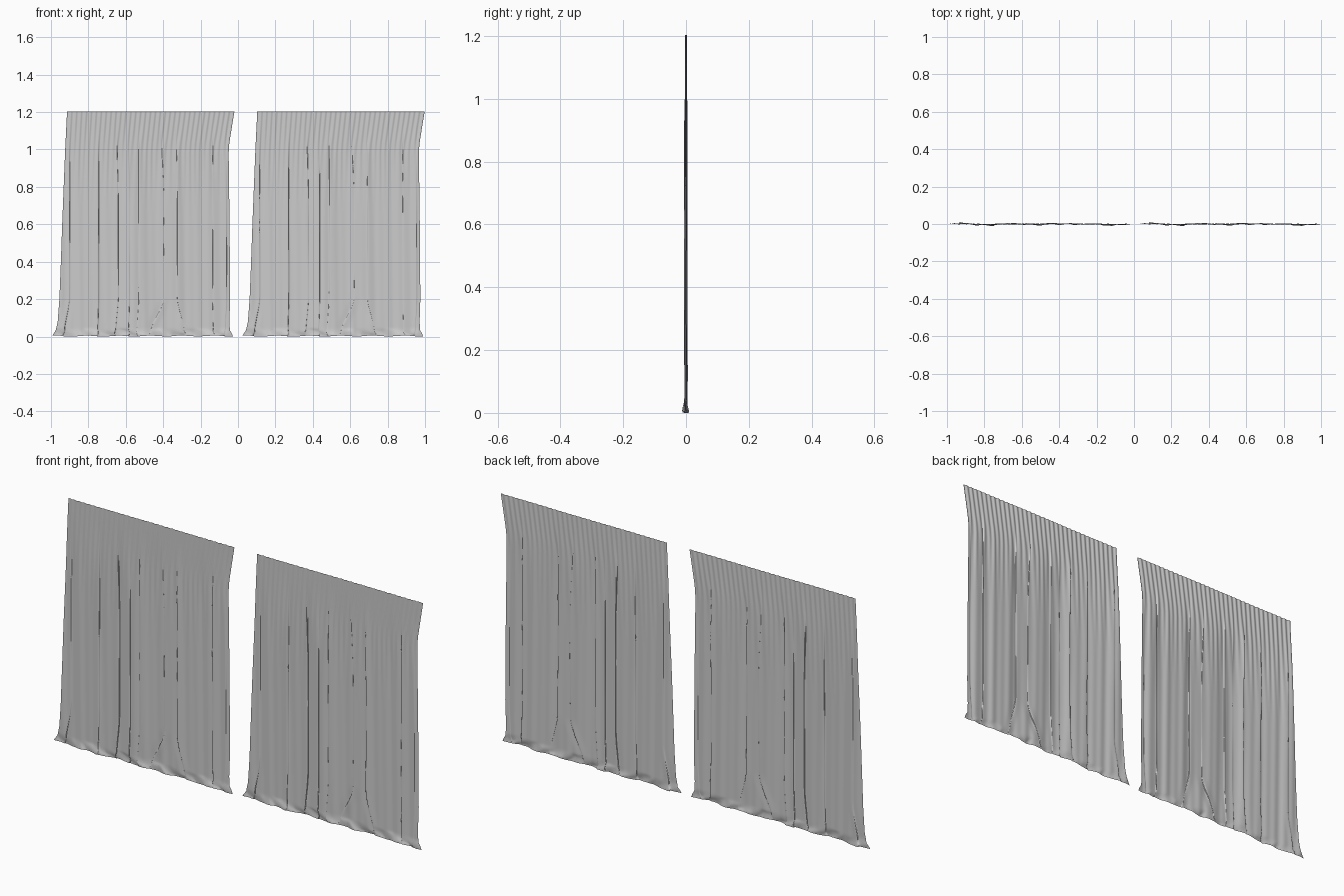
import bpy, math

if "Cube" in bpy.data.objects:
    bpy.data.objects.remove(bpy.data.objects["Cube"])

TOP = 1.204
COLS, ROWS = 420, 100
OFFSET = 1.017          # spacing between the two panels

# Side outlines as (height, x)
LEFT = [(0, -.993), (.012, -.985), (.03, -.975), (.08, -.964), (.2, -.955), (.4, -.947),
        (.6, -.94), (.8, -.932), (1.0, -.924), (TOP, -.914)]
RIGHT = [(0, -.027), (.012, -.032), (.03, -.043), (.08, -.046), (.2, -.042), (.6, -.045),
         (.98, -.05), (1.03, -.047), (1.1, -.036), (TOP, -.019)]

# Overlapping folds: (x at top, x at middle, x at bottom, half width, strength)
FOLDS = [(-.90, -.90, -.93, .010, .9), (-.745, -.745, -.75, .010, .9),
         (-.65, -.64, -.655, .011, 1.2), (-.58, -.58, -.585, .010, 1.15),
         (-.53, -.53, -.54, .010, 1.1), (-.415, -.395, -.47, .013, 1.5),
         (-.33, -.325, -.285, .011, 1.2), (-.135, -.135, -.13, .011, 1.4),
         (-.062, -.06, -.07, .008, 1.0)]


def smooth(a, b, t):
    t = min(1, max(0, (t - a) / (b - a)))
    return t * t * (3 - 2 * t)


def interp(points, z):
    for (z0, a), (z1, b) in zip(points, points[1:]):
        if z <= z1:
            return a + (b - a) * (z - z0) / (z1 - z0)
    return points[-1][1]


def cloth_point(u, v):
    z = TOP * v
    left, right = interp(LEFT, z), interp(RIGHT, z)
    x0 = left + (right - left) * u
    x = x0
    gather = smooth(.6, TOP, z)                 # fine pleats at the heading
    drape = 1 - smooth(.85, 1.17, z)            # broad folds further down
    hem = 1 - smooth(0, .05, z)                 # crumple on the floor
    y = .0018 * gather * math.sin(2 * math.pi * 34 * u)
    y += drape * (.0020 * math.sin(27 * x0 + .8) + .0012 * math.sin(71 * x0 + 2 + z)
                  + .0008 * math.sin(128 * x0 + 1.5 * z))
    y += .0008 * math.sin(11 * x0)
    edge = smooth(0, .03, u) * smooth(0, .03, 1 - u)
    for top, mid, low, w, strength in FOLDS:
        c = mid + (top - mid) * smooth(.7, 1.2, z) + (low - mid) * (1 - smooth(0, .22, z))
        s = (x0 - c) / w
        if abs(s) < 4:
            k = strength * drape * edge * (.9 + .15 * math.sin(9 * z + 40 * mid))
            bell = s * math.exp(-s * s / 2)
            x -= k * w * bell
            y += .0032 * k * bell * (1 if math.sin(97 * mid) > 0 else -1)
    # Hem buckles forwards and backwards where it meets the floor
    y += hem * (.0045 * math.sin(19 * x0 + 1) + .003 * math.sin(53 * x0 + 60 * z) - .001)
    x += hem * edge * .006 * math.sin(43 * x0 + 90 * z)
    z += hem * (1 - hem) * .016 * math.sin(31 * x0 + 2)
    z += hem * .0025 * (1 + math.sin(37 * x0))
    return x, y, max(0, z)


# Curtain sheet with rows packed towards the hem
verts = [cloth_point(i / COLS, (j / ROWS) ** 1.6)
         for j in range(ROWS + 1) for i in range(COLS + 1)]
n = COLS + 1
faces = [(j * n + i, j * n + i + 1, (j + 1) * n + i + 1, (j + 1) * n + i)
         for j in range(ROWS) for i in range(COLS)]
mesh = bpy.data.meshes.new("curtain_panel")
mesh.from_pydata(verts, [], faces)
mesh.shade_smooth()

# Two matching panels
for name, dx in (("curtain_left", 0), ("curtain_right", OFFSET)):
    panel = bpy.data.objects.new(name, mesh)
    panel.location.x = dx
    bpy.context.collection.objects.link(panel)
